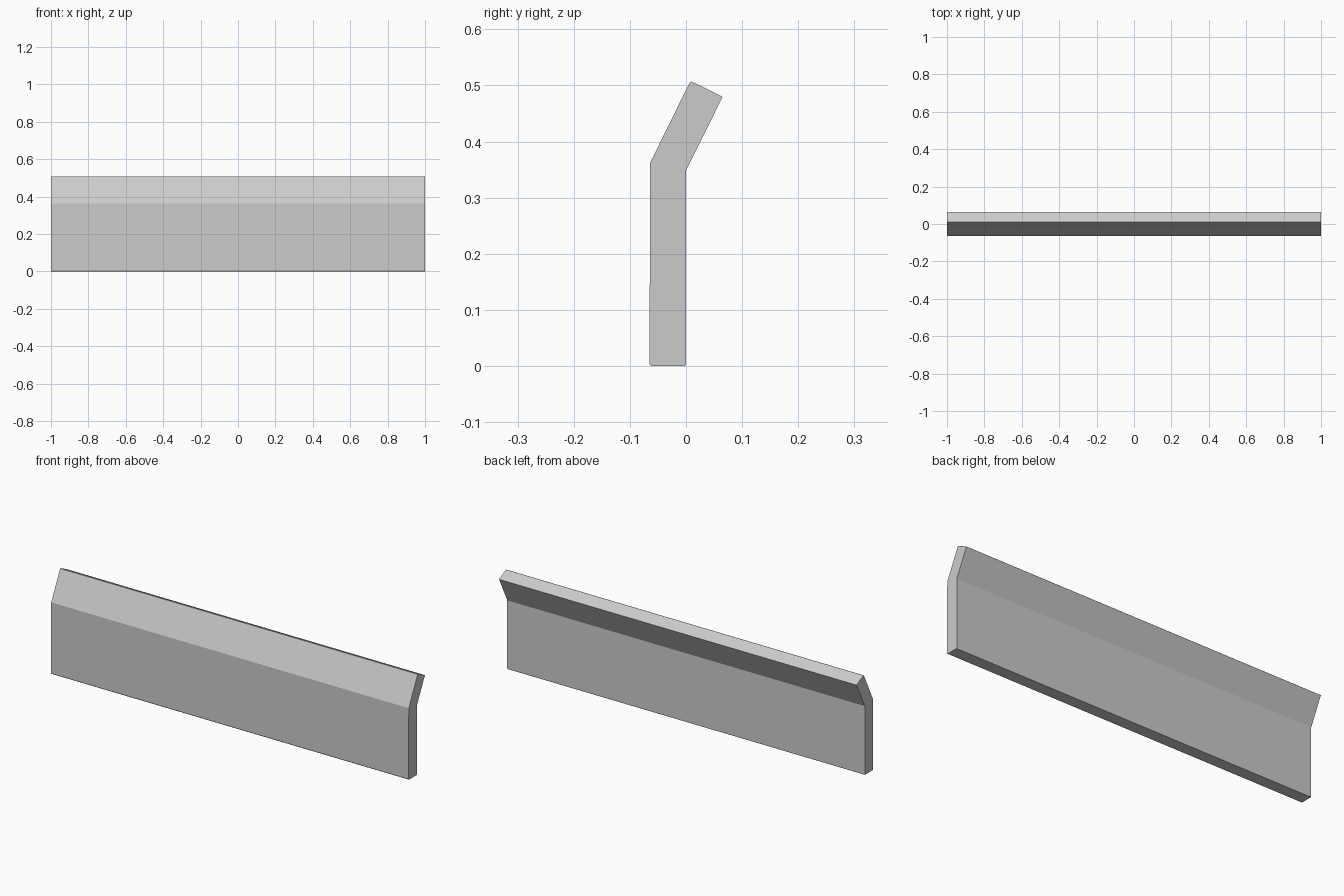
import bpy, bmesh
from mathutils import Vector

if "Cube" in bpy.data.objects:
    bpy.data.objects.remove(bpy.data.objects["Cube"])

# Side profile (y, z): upright wall with a backward-leaning top and eased bottom corners
profile = [(-0.062, 0.0), (-0.002, 0.0), (0.0, 0.003), (0.0, 0.348),
           (0.065, 0.479), (0.063, 0.481), (0.010, 0.507), (0.007, 0.506),
           (-0.064, 0.362), (-0.065, 0.003)]

# Extrude the profile along x
bm = bmesh.new()
face = bm.faces.new([bm.verts.new((-1, y, z)) for y, z in profile])
ext = bmesh.ops.extrude_face_region(bm, geom=[face])
bmesh.ops.translate(bm, vec=Vector((2, 0, 0)),
                    verts=[v for v in ext["geom"] if isinstance(v, bmesh.types.BMVert)])
# Keep the starting end cap so the solid is closed
if face.is_valid is False or len(bm.faces) < len(profile) + 2:
    bmesh.ops.holes_fill(bm, edges=[e for e in bm.edges if e.is_boundary], sides=0)
bmesh.ops.recalc_face_normals(bm, faces=bm.faces[:])

mesh = bpy.data.meshes.new("angled_barrier")
bm.to_mesh(mesh)
bm.free()
barrier = bpy.data.objects.new("angled_barrier", mesh)
bpy.context.collection.objects.link(barrier)
